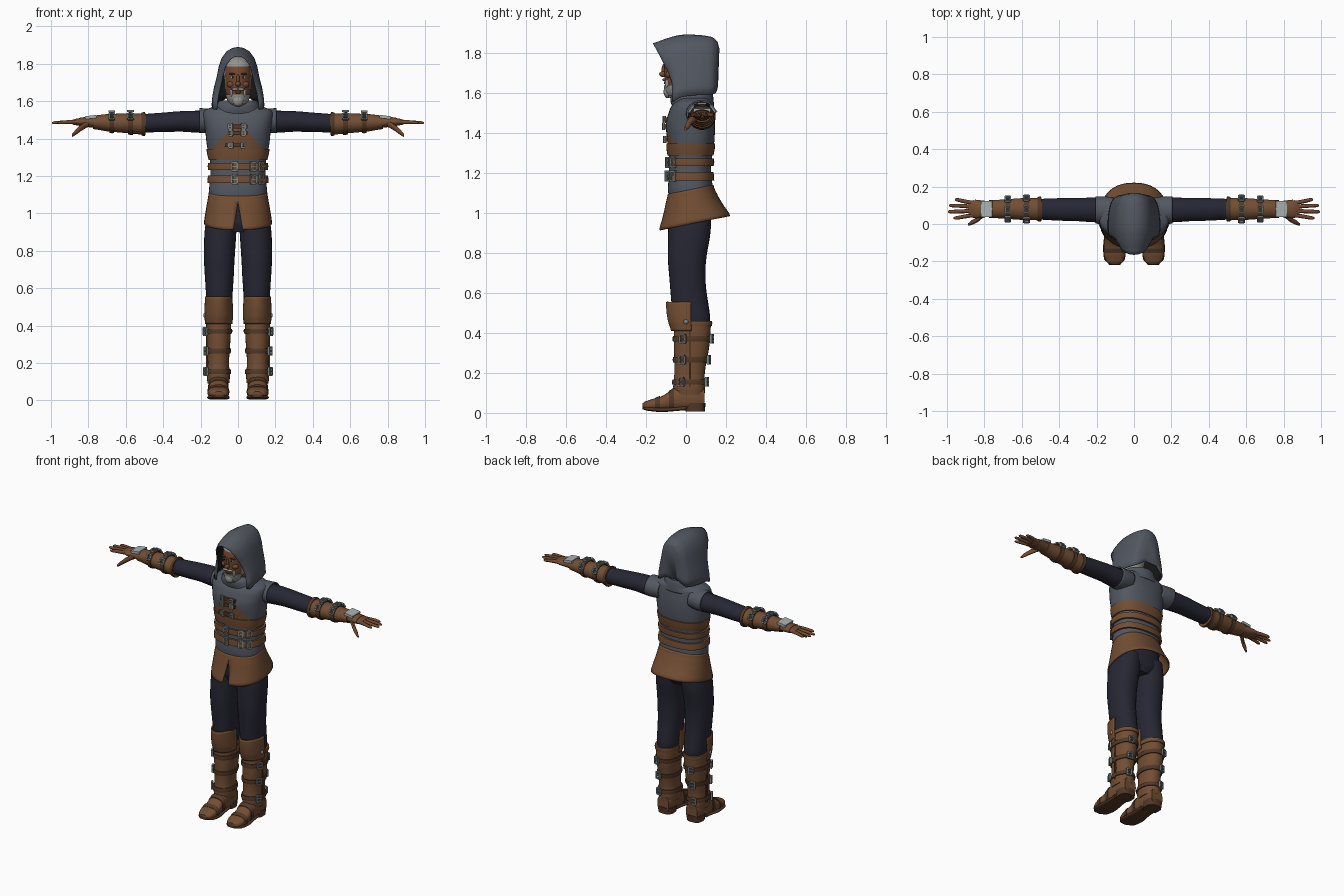
import bpy, bmesh, math
from mathutils import Vector, Matrix

if "Cube" in bpy.data.objects:
    bpy.data.objects.remove(bpy.data.objects["Cube"])


def material(name, r, g, b):
    m = bpy.data.materials.new(name)
    m.use_nodes = True
    m.diffuse_color = (r, g, b, 1)
    m.node_tree.nodes["Principled BSDF"].inputs["Base Color"].default_value = (r, g, b, 1)
    return m


GREY = material("slate cloth", .085, .097, .12)
BROWN = material("brown leather", .17, .076, .033)
DARK = material("dark leather", .085, .04, .02)
NAVY = material("navy cloth", .02, .02, .034)
SKIN = material("skin", .17, .066, .03)
HAIR = material("grey hair", .3, .3, .28)
METAL = material("dull metal", .2, .235, .23)
PLATE = material("pale metal", .4, .45, .44)
BLACK = material("black", .01, .01, .012)
made = []


def finish(name, bm, mats, sym=False, thick=0):
    bmesh.ops.recalc_face_normals(bm, faces=bm.faces[:])
    me = bpy.data.meshes.new(name)
    bm.to_mesh(me)
    bm.free()
    ob = bpy.data.objects.new(name, me)
    bpy.context.collection.objects.link(ob)
    for m in mats:
        me.materials.append(m)
    if thick:
        s = ob.modifiers.new("thickness", 'SOLIDIFY')
        s.thickness, s.offset = thick, -1
        s.material_offset = len(mats) - 1
    if sym:
        ob.modifiers.new("mirror", 'MIRROR').use_mirror_merge = False
    made.append(ob)
    return ob


def dense(rows, steps=4):
    """Smoothly subdivide a list of cross-sections."""
    rows = [Vector(r) for r in rows]
    out = []
    for i in range(len(rows) - 1):
        a, b = rows[max(i - 1, 0)], rows[min(i + 2, len(rows) - 1)]
        p, q = rows[i], rows[i + 1]
        for s in range(steps):
            t = s / steps
            r = .5 * (2 * p + (q - a) * t + (2 * a - 5 * p + 4 * q - b) * t * t + (3 * p - a - 3 * q + b) * t ** 3)
            r[0] = p[0] + (q[0] - p[0]) * t
            out.append(r)
    return out + [rows[-1]]


def point(axis, row, a, p, off=0):
    t, c1, c2, r1, r2 = row
    f = lambda v: math.copysign(abs(v) ** (2 / p), v)
    u, v = c1 + (r1 + off) * f(math.cos(a)), c2 + (r2 + off) * f(math.sin(a))
    return Vector({'x': (t, u, v), 'y': (u, t, v), 'z': (u, v, t)}[axis])


def loft(name, axis, rows, mat, n=28, p=2.0, half=None, cap=True, steps=4, sym=False, thick=0, edit=None):
    """Skin over (position, centre1, centre2, radius1, radius2) sections; half limits the arc about the front."""
    bm = bmesh.new()
    count = n + 1 if half else n
    angle = lambda i: math.radians(-90 - half + 2 * half * i / n) if half else math.tau * i / n
    rings = [[bm.verts.new(point(axis, r, angle(i), p)) for i in range(count)] for r in dense(rows, steps)]
    for a, b in zip(rings, rings[1:]):
        for i in range(n):
            j = (i + 1) % count
            bm.faces.new((a[i], a[j], b[j], b[i]))
    if cap and not half:
        bm.faces.new(rings[0])
        bm.faces.new(rings[-1])
    mats = [mat]
    if edit:
        mats += edit(bm)
    return finish(name, bm, mats, sym, thick)


def section(rows, t):
    d = dense(rows)
    d.sort(key=lambda r: r[0])
    for a, b in zip(d, d[1:]):
        if a[0] <= t <= b[0]:
            return a.lerp(b, (t - a[0]) / (b[0] - a[0]))
    return d[-1]


def band(name, axis, rows, t0, t1, off, mat, **kw):
    """Raised strap that follows a lofted body."""
    prof = []
    for t, o in ((t0, -.004), (t0, off), ((t0 + t1) / 2, off + .002), (t1, off), (t1, -.004)):
        r = section(rows, t).copy()
        prof.append((t, r[1], r[2], r[3] + o, r[4] + o))
    return loft(name, axis, prof, mat, cap=False, steps=1, **kw)


def cut(bm, co, no):
    bmesh.ops.bisect_plane(bm, geom=bm.verts[:] + bm.edges[:] + bm.faces[:], plane_co=co, plane_no=no)


def ball(name, loc, scale, mat, sym=False):
    bm = bmesh.new()
    bmesh.ops.create_uvsphere(bm, u_segments=14, v_segments=9, radius=1,
                              matrix=Matrix.Translation(loc) @ Matrix.Diagonal((*scale, 1)))
    return finish(name, bm, [mat], sym)


def box(name, loc, size, mat, sym=False, rot=None):
    bm = bmesh.new()
    m = Matrix.Translation(loc) @ (rot or Matrix()) @ Matrix.Diagonal((*size, 1))
    bmesh.ops.create_cube(bm, size=1, matrix=m)
    return finish(name, bm, [mat], sym)


def buckle(name, axis, rows, t, deg, w, h, p=2.0, sym=False):
    """Square metal frame with a prong, seated on a lofted body."""
    a = math.radians(deg)
    row = section(rows, t)
    pos = point(axis, row, a, p, .013)
    nrm = pos - point(axis, row, a, p, 0)
    m = Matrix.Translation(pos) @ nrm.to_track_quat('Z', 'Y').to_matrix().to_4x4()
    bm = bmesh.new()
    for x, y, sx, sy in ((-w, 0, .008, 2 * h), (w, 0, .008, 2 * h), (0, h, 2 * w, .008), (0, -h, 2 * w, .008), (0, 0, 2 * w, .005)):
        bmesh.ops.create_cube(bm, size=1, matrix=m @ Matrix.Translation((x, y, 0)) @ Matrix.Diagonal((sx, sy, .012, 1)))
    finish(name, bm, [METAL], sym)


# Torso with an open vest front
TORSO = [(1.07, 0, .022, .15, .108), (1.12, 0, .022, .155, .112), (1.2, 0, .02, .148, .105), (1.28, 0, .022, .15, .108),
         (1.36, 0, .024, .166, .118), (1.45, 0, .022, .176, .122), (1.52, 0, .028, .186, .108), (1.55, 0, .035, .18, .095),
         (1.568, 0, .04, .14, .08), (1.58, 0, .04, .09, .06)]


def vest_front(bm):
    for s in (1, -1):
        cut(bm, (0, 0, 1.49), (s, 0, .95))
    cut(bm, (0, 0, 1.3), (0, 0, 1))
    for f in bm.faces:
        c = f.calc_center_median()
        if c.y < 0 and c.z > 1.3 and abs(c.x) < (1.49 - c.z) * .95:
            f.material_index = 1
    return [BROWN]


loft("vest", 'z', TORSO, GREY, n=40, p=2.4, edit=vest_front)
band("chest_belt", 'z', TORSO, 1.285, 1.345, .006, BROWN, n=40, p=2.4)
for i, (lo, hi) in enumerate(((1.232, 1.27), (1.162, 1.203))):
    band(f"waist_strap_{i}", 'z', TORSO, lo, hi, .012, BROWN, n=40, p=2.4)
    for k, deg in enumerate((-94, -64, -42)):
        buckle(f"waist_buckle_{i}_{k}", 'z', TORSO, (lo + hi) / 2, deg, .014, .023, 2.4)
for i, z in enumerate((1.465, 1.43, 1.365)):
    y = point('z', section(TORSO, z), math.radians(-90), 2.4).y
    box(f"chest_strap_{i}", (-.02 if i == 2 else 0, y - .002, z), (.1, .02, .02), DARK)
    for k, deg in enumerate((-99, -84)):
        buckle(f"chest_buckle_{i}_{k}", 'z', TORSO, z, deg, .01, .014, 2.4)

# Flared skirt with a front slit
def skirt_shape(bm):
    for v in bm.verts:
        v.co.z += .2 * (v.co.y + .13)
    for s in (1, -1):
        cut(bm, (0, 0, 1.06), (s, 0, .17))
    gone = [f for f in bm.faces if f.calc_center_median().y < 0 and
            abs(f.calc_center_median().x) < (1.06 - f.calc_center_median().z) * .17]
    bmesh.ops.delete(bm, geom=gone, context='FACES')
    return []


loft("skirt", 'z', [(.914, 0, .043, .182, .178), (.98, 0, .034, .173, .15), (1.04, 0, .026, .163, .128),
                    (1.085, 0, .023, .156, .114)], BROWN, n=40, p=2.3, cap=False, thick=.007, edit=skirt_shape)

# Trousers
loft("trouser_seat", 'z', [(.9, 0, .02, .09, .08), (.94, 0, .022, .145, .1), (1.0, 0, .022, .155, .105), (1.1, 0, .022, .14, .1)],
     NAVY, p=2.3)
loft("trouser_leg", 'z', [(.42, .1, .035, .058, .075), (.47, .1, .033, .066, .087), (.53, .1, .022, .069, .092),
                          (.6, .1, .013, .073, .09), (.66, .1, .008, .077, .09), (.76, .1, .005, .082, .095),
                          (.9, .094, .016, .085, .106), (1.0, .085, .02, .08, .105)], NAVY, p=2.2, sym=True)

# Boots
SHAFT = [(.09, .105, .018, .058, .075), (.13, .105, .016, .062, .08), (.2, .105, .018, .057, .076), (.33, .104, .028, .064, .088),
         (.46, .103, .033, .068, .092)]
loft("boot_shaft", 'z', SHAFT, BROWN, p=2.2, sym=True)
band("boot_cuff", 'z', SHAFT, .435, .46, .005, BROWN, p=2.2, sym=True)
loft("knee_guard", 'z', [(.41, .103, .03, .073, .105), (.45, .103, .03, .077, .118), (.5, .103, .03, .076, .127),
                         (.555, .103, .03, .073, .13)], BROWN, half=88, thick=.008, sym=True)
ball("knee_rivet", (.178, .0, .455), (.008, .012, .012), METAL, True)
loft("boot_foot", 'y', [(-.217, .103, .036, .022, .012), (-.205, .103, .037, .042, .02), (-.17, .104, .041, .055, .028),
                        (-.12, .105, .048, .055, .036), (-.07, .105, .064, .051, .052), (-.02, .105, .075, .051, .064),
                        (.05, .105, .075, .052, .064), (.092, .105, .07, .042, .055)], BROWN, p=2.5, sym=True)
loft("boot_sole", 'y', [(-.218, .103, .024, .03, .007), (-.19, .104, .02, .055, .01), (-.12, .105, .015, .06, .011),
                        (-.04, .105, .02, .052, .01), (.0, .105, .024, .052, .012)], DARK, p=3, sym=True)
loft("boot_heel", 'z', [(.008, .105, .046, .05, .048), (.05, .105, .046, .054, .052)], DARK, p=2.8, sym=True)
loft("toe_strap", 'y', [(-.155, .105, .043, .057, .032), (-.13, .105, .047, .059, .038)], DARK, p=2.5, sym=True)
loft("instep_strap", 'y', [(-.085, .105, .06, .055, .05), (-.06, .105, .068, .055, .058)], DARK, p=2.5, sym=True)
box("boot_seam", (.166, .02, .28), (.01, .012, .3), DARK, True)
for i, z in enumerate((.155, .265, .37)):
    band(f"boot_strap_{i}", 'z', SHAFT, z - .013, z + .013, .006, DARK, p=2.2, sym=True)
    for k, deg in enumerate((-25, 75)):
        buckle(f"boot_buckle_{i}_{k}", 'z', SHAFT, z, deg, .015, .02, 2.2, True)

# Sleeves and shoulder caps
loft("sleeve", 'x', [(.12, .075, 1.49, .06, .055), (.2, .075, 1.49, .066, .059), (.3, .077, 1.492, .062, .055),
                     (.4, .078, 1.487, .06, .052), (.52, .079, 1.482, .055, .049)], NAVY, sym=True)
loft("shoulder_cap", 'x', [(.11, .068, 1.498, .075, .062), (.165, .073, 1.496, .075, .065), (.205, .075, 1.497, .073, .066)],
     GREY, cap=False, thick=.008, sym=True)

# Bracers
BRACER = [(.495, .08, 1.478, .063, .06), (.52, .08, 1.478, .06, .056), (.6, .08, 1.482, .058, .052), (.7, .08, 1.485, .051, .046),
          (.775, .08, 1.487, .047, .036)]
loft("bracer", 'x', BRACER, BROWN, sym=True)
band("bracer_rim", 'x', BRACER, .496, .515, .004, DARK, sym=True)
for i, x in enumerate((.575, .675)):
    band(f"bracer_strap_{i}", 'x', BRACER, x - .013, x + .013, .006, DARK, sym=True)
    for k, deg in enumerate((35, 90, 145)):
        buckle(f"bracer_buckle_{i}_{k}", 'x', BRACER, x, deg, .014, .018, sym=True)
box("wrist_plate", (.787, .08, 1.515), (.06, .085, .016), PLATE, True, Matrix.Rotation(.12, 4, 'Y'))

# Hands
loft("palm", 'x', [(.76, .08, 1.487, .035, .026), (.81, .08, 1.488, .043, .023), (.86, .08, 1.489, .047, .019),
                   (.885, .082, 1.488, .04, .013)], SKIN, sym=True)
loft("hand_guard", 'x', [(.765, .08, 1.488, .04, .03), (.82, .08, 1.489, .047, .026), (.85, .08, 1.489, .05, .022)], BROWN, sym=True)
for name, y, spread, tip in (("index", .046, -.014, .965), ("middle", .07, -.004, .995), ("ring", .093, .006, .99), ("little", .114, .016, .958)):
    loft(name + "_finger", 'x', [(.865, y, 1.489, .011, .012), (.92, y + spread * .6, 1.488, .0105, .0105),
                                 (tip - .01, y + spread, 1.485, .009, .008), (tip, y + spread, 1.484, .004, .004)],
         SKIN, n=10, sym=True)
loft("thumb", 'x', [(.8, .052, 1.48, .016, .018), (.84, .022, 1.457, .014, .017), (.87, .007, 1.433, .012, .014),
                    (.888, -.002, 1.417, .006, .008)], SKIN, n=12, sym=True)

# Head and face
HEAD = [(1.572, 0, -.055, .02, .025), (1.585, 0, -.05, .042, .045), (1.61, 0, -.04, .054, .06), (1.65, 0, -.03, .066, .076),
        (1.7, 0, -.022, .072, .086), (1.75, 0, -.018, .075, .091), (1.8, 0, -.012, .068, .083), (1.83, 0, -.005, .045, .055),
        (1.842, 0, 0, .01, .012)]


def hairline(bm):
    cut(bm, (0, 0, 1.79), (0, 0, 1))
    cut(bm, (0, -.055, 0), (0, 1, 0))
    for f in bm.faces:
        c = f.calc_center_median()
        if c.z > 1.79 or (c.y > -.055 and c.z > 1.62):
            f.material_index = 1
    return [HAIR]


loft("head", 'z', HEAD, SKIN, n=36, edit=hairline)
loft("neck", 'z', [(1.54, 0, .01, .06, .06), (1.62, 0, 0, .052, .055)], SKIN)
band("fringe", 'z', HEAD, 1.785, 1.815, .005, HAIR, half=80)
band("beard", 'z', HEAD, 1.575, 1.636, .006, HAIR, half=78)
ball("chin_beard", (0, -.092, 1.604), (.03, .02, .032), HAIR)
ball("moustache", (.017, -.108, 1.664), (.022, .011, .007), HAIR, True)
ball("moustache_end", (.036, -.093, 1.645), (.008, .012, .022), HAIR, True)
ball("lips", (0, -.103, 1.648), (.018, .008, .007), DARK)
ball("nose", (0, -.112, 1.692), (.014, .022, .015), SKIN)
ball("nose_bridge", (0, -.108, 1.715), (.009, .014, .03), SKIN)
ball("cheek", (.037, -.085, 1.69), (.023, .018, .018), SKIN, True)
ball("eye", (.028, -.1, 1.728), (.012, .006, .006), PLATE, True)
ball("pupil", (.028, -.105, 1.728), (.005, .003, .005), BLACK, True)
ball("eyebrow", (.03, -.101, 1.746), (.02, .01, .005), DARK, True)

# Hood: arches swept from the front edge to the back, with a dark lining
ARCH = ((1, 0), (.97, .15), (.91, .3), (.8, .5), (.73, .66), (.62, .81), (.42, .93), (.2, .985), (0, 1))
ARCHES = [(-.165, -.07, 1.847, 1.555, .112), (-.105, -.062, 1.868, 1.558, .134), (-.03, -.02, 1.888, 1.578, .141),
          (.06, .06, 1.888, 1.588, .137), (.13, .125, 1.878, 1.59, .118), (.157, .15, 1.855, 1.6, .088), (.167, .16, 1.82, 1.63, .045)]
bm = bmesh.new()
profile = list(ARCH) + [(-x, z) for x, z in reversed(ARCH[:-1])]
arches = []
for top, low, ztop, zlow, w in dense(ARCHES, 3):
    arches.append([bm.verts.new((w * x, low + (top - low) * max(0, h * 1.6 - .6), zlow + (ztop - zlow) * h)) for x, h in profile])
for a, b in zip(arches, arches[1:]):
    for i in range(len(a) - 1):
        bm.faces.new((a[i], a[i + 1], b[i + 1], b[i]))
bm.faces.new(arches[-1])
finish("hood", bm, [GREY, BLACK], thick=.008)
loft("collar", 'z', [(1.53, 0, .035, .15, .105), (1.56, 0, .03, .122, .108), (1.585, 0, .03, .112, .105), (1.605, 0, .04, .1, .09)],
     GREY, cap=False, thick=.008)

# Shading
bpy.ops.object.select_all(action='DESELECT')
for ob in made:
    ob.select_set(True)
bpy.context.view_layer.objects.active = made[0]
bpy.ops.object.shade_smooth_by_angle(angle=math.radians(40))
